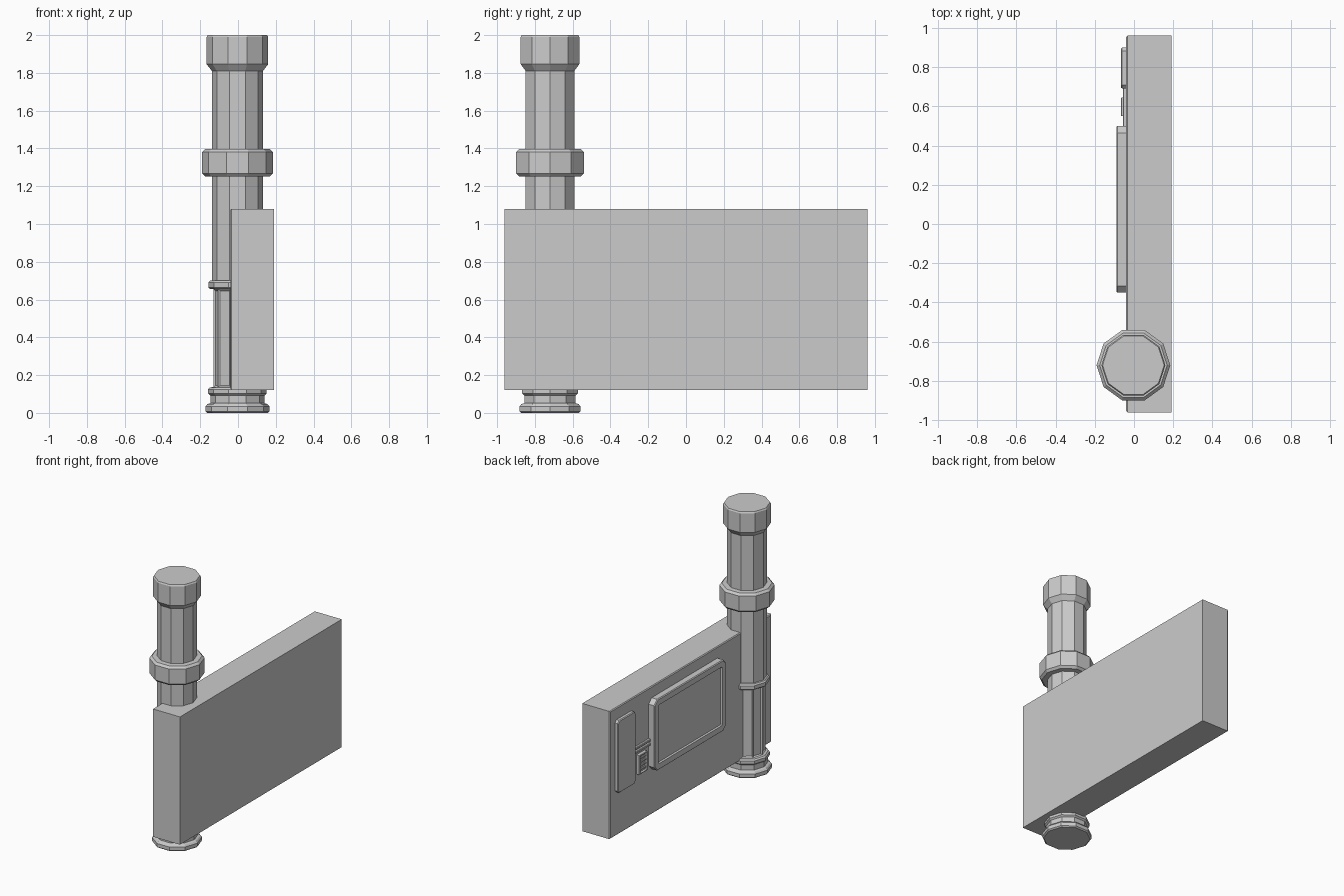
import bpy, bmesh, math
from mathutils import Vector

if "Cube" in bpy.data.objects:
    bpy.data.objects.remove(bpy.data.objects["Cube"])

WALL_X = -0.04          # left face of the wall
POST = Vector((-0.003, -0.72, 0))
SIDES = 10


def finish(name, bm):
    bmesh.ops.recalc_face_normals(bm, faces=bm.faces)
    me = bpy.data.meshes.new(name)
    bm.to_mesh(me)
    bm.free()
    ob = bpy.data.objects.new(name, me)
    bpy.context.collection.objects.link(ob)
    return ob


def lathe(name, profile, panel_span=None):
    """Ten-sided turned part from (radius, z) pairs; one span may get sunk panels."""
    bm = bmesh.new()
    rings = []
    for r, z in profile:
        rings.append([bm.verts.new(POST + Vector((
            r * math.cos(2 * math.pi * i / SIDES),
            r * math.sin(2 * math.pi * i / SIDES), z))) for i in range(SIDES)])
    sunk = []
    for k, (a, b) in enumerate(zip(rings, rings[1:])):
        for i in range(SIDES):
            j = (i + 1) % SIDES
            f = bm.faces.new((a[i], a[j], b[j], b[i]))
            if k == panel_span:
                sunk.append(f)
    bm.faces.new(rings[0][::-1])
    bm.faces.new(rings[-1])
    bmesh.ops.recalc_face_normals(bm, faces=bm.faces)
    if sunk:
        bmesh.ops.inset_individual(bm, faces=sunk, thickness=0.012, depth=-0.008)
    return finish(name, bm)


def panel(name, y0, y1, z0, z1, x, cut=0.0, border=0.0, sink=0.0, lip=0.006):
    """Plate on the wall's left face with clipped corners and a sunk centre."""
    pts = []
    for cy, cz, sy, sz in ((y0, z0, 1, 1), (y1, z0, -1, 1),
                           (y1, z1, -1, -1), (y0, z1, 1, -1)):
        pair = [(cy, cz + sz * cut), (cy + sy * cut, cz)]
        if sy * sz < 0:
            pair.reverse()
        pts += pair if cut else [(cy, cz)]
    bm = bmesh.new()
    base = bm.faces.new([bm.verts.new((WALL_X + 0.005, y, z)) for y, z in pts])
    ext = bmesh.ops.extrude_face_region(bm, geom=[base])["geom"]
    front = [g for g in ext if isinstance(g, bmesh.types.BMFace)][0]
    for v in front.verts:
        v.co.x = x + lip
    # the source face stays behind as the back of the plate
    if not base.is_valid:
        bm.faces.new([v for v in bm.verts if v not in front.verts])
    bmesh.ops.recalc_face_normals(bm, faces=bm.faces)
    bmesh.ops.inset_region(bm, faces=[front], thickness=lip)
    for v in front.verts:
        v.co.x = x
    if border:
        bmesh.ops.inset_region(bm, faces=[front], thickness=border)
        bmesh.ops.inset_region(bm, faces=[front], thickness=0.005)
        for v in front.verts:
            v.co.x = x + sink
    return finish(name, bm)


# Wall slab, with its left face slightly eased
bm = bmesh.new()
bmesh.ops.create_cube(bm, size=1)
for v in bm.verts:
    v.co = (0.075 + v.co.x * 0.23, v.co.y * 1.92, 0.6 + v.co.z * 0.96)
rim = [e for e in bm.edges if all(v.co.x < 0 for v in e.verts)]
bmesh.ops.bevel(bm, geom=rim, offset=0.006, segments=1, affect='EDGES')
finish("wall_slab", bm)

# Post: foot, panelled lower shaft, plain shaft and flared cap
lathe("post", [
    (0.160, 0.0), (0.170, 0.008), (0.170, 0.034), (0.160, 0.046),
    (0.143, 0.052), (0.143, 0.092), (0.155, 0.102), (0.155, 0.125),
    (0.145, 0.135), (0.127, 0.137), (0.127, 0.655),
    (0.145, 0.656), (0.154, 0.664), (0.154, 0.690), (0.145, 0.700),
    (0.135, 0.702), (0.135, 1.810), (0.163, 1.846), (0.163, 1.990),
    (0.157, 2.0)], panel_span=9)

# Collar around the upper shaft
lathe("post_collar", [
    (0.130, 1.250), (0.172, 1.252), (0.188, 1.268), (0.188, 1.380),
    (0.172, 1.396), (0.130, 1.398)])

# Screen and side panel
panel("screen", -0.35, 0.50, 0.46, 0.995, -0.09, cut=0.035, border=0.045, sink=0.012)
panel("side_panel", 0.69, 0.90, 0.445, 0.99, -0.066, cut=0.018)

# Vent between them, with slats
panel("vent", 0.55, 0.645, 0.49, 0.635, -0.066, border=0.008, sink=0.012, lip=0.003)
for i in range(4):
    z = 0.515 + i * 0.028
    panel(f"vent_slat_{i + 1}", 0.562, 0.633, z, z + 0.012, -0.062, lip=0.002)

# Connecting rods
for i, z in enumerate((0.655, 0.685)):
    panel(f"rod_{i + 1}", 0.49, 0.70, z, z + 0.018, -0.057, lip=0.004)
